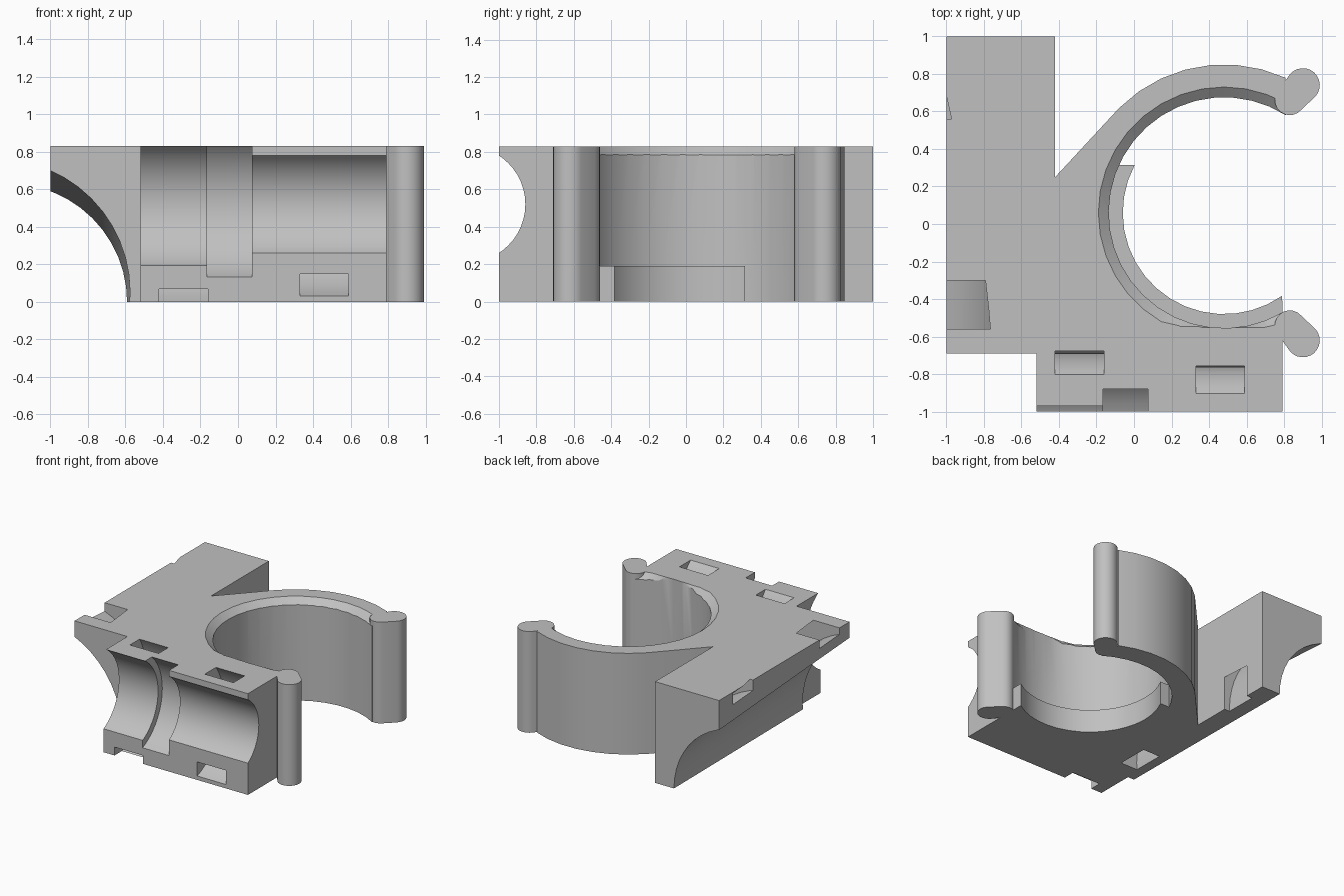
import bpy, bmesh
from math import cos, sin, radians

if "Cube" in bpy.data.objects:
    bpy.data.objects.remove(bpy.data.objects["Cube"])

H = 0.83                       # overall height
CX, CY = 0.48, 0.06            # centre of the clip bore
PIPE_Y, PIPE_Z = -1.17, 0.52   # axis of the front pipe seat

grey = bpy.data.materials.new("plain grey")
grey.use_nodes = True
grey.diffuse_color = (0.53, 0.53, 0.53, 1)
grey.node_tree.nodes["Principled BSDF"].inputs["Base Color"].default_value = grey.diffuse_color


def arc(cx, cy, r, a, b, n):
    angles = [radians(a + (b - a) * i / n) for i in range(n + 1)]
    return [(cx + r * cos(t), cy + r * sin(t)) for t in angles]


def loft(name, first, second):
    """Closed solid between two matching loops of 3D points."""
    bm = bmesh.new()
    a = [bm.verts.new(p) for p in first]
    b = [bm.verts.new(p) for p in second]
    bm.faces.new(a)
    bm.faces.new(b)
    for i in range(len(a)):
        j = (i + 1) % len(a)
        bm.faces.new((a[i], a[j], b[j], b[i]))
    bmesh.ops.recalc_face_normals(bm, faces=bm.faces)
    mesh = bpy.data.meshes.new(name)
    bm.to_mesh(mesh)
    bm.free()
    mesh.materials.append(grey)
    obj = bpy.data.objects.new(name, mesh)
    bpy.context.collection.objects.link(obj)
    return obj


def prism_z(name, pts, lo, hi):
    return loft(name, [(x, y, lo) for x, y in pts], [(x, y, hi) for x, y in pts])


def prism_x(name, pts, lo, hi):
    return loft(name, [(lo, y, z) for y, z in pts], [(hi, y, z) for y, z in pts])


def combine(target, tool, operation):
    mod = target.modifiers.new(operation, 'BOOLEAN')
    mod.operation, mod.solver, mod.object = operation, 'EXACT', tool
    bpy.context.view_layer.objects.active = target
    bpy.ops.object.modifier_apply(modifier=mod.name)
    bpy.data.objects.remove(tool)


# Main body: block, front bar and open clip ring in one outline
outline = [(-1, -0.69), (-0.52, -0.69), (-0.52, -1), (0.79, -1)]
outline += arc(CX, CY, 0.615, 300.3, 57.5, 26)
outline += arc(CX, CY, 0.79, 65.5, 135, 7)
outline += [(-0.42, 0.25), (-0.42, 1), (-1, 1)]
body = prism_z("bracket_body", outline, 0, H)

# Chamfer round the top of the bore, flattened towards the front bar
def chamfer_loop(r, z):
    return [(x, max(y, -0.555), z) for x, y in arc(CX, CY, r, 0, 350, 35)]

combine(body, loft("chamfer_cutter", chamfer_loop(0.598, 0.77), chamfer_loop(0.682, 0.84)), 'DIFFERENCE')

# Stepped pipe seat along the front bar
for r, lo, hi in ((0.37, -0.6, -0.165), (0.425, -0.165, 0.075), (0.311, 0.07, 0.85)):
    cutter = prism_x("pipe_cutter", arc(PIPE_Y, PIPE_Z, r, 0, 352.5, 47), lo, hi)
    combine(body, cutter, 'DIFFERENCE')

# Curved strap channels behind the pipe seat
for inner, outer, lo, hi in ((0.483, 0.584, -0.42, -0.16), (0.41, 0.517, 0.33, 0.59)):
    ring = arc(PIPE_Y, PIPE_Z, outer, -100, 100, 28) + arc(PIPE_Y, PIPE_Z, inner, 100, -100, 28)
    combine(body, prism_x("strap_cutter", ring, lo, hi), 'DIFFERENCE')


# Tapered side scoop, with its centre and radius changing along y
def scoop_at(y):
    t = (y + 0.69) / 1.69
    return -1.284 + 0.064 * t, 0.05 - 0.05 * t, 0.709 - 0.08 * t


def scoop_loop(y):
    cx, cz, r = scoop_at(y)
    return [(x, y, z) for x, z in arc(cx, cz, r, 0, 352.5, 47)]


def side_strap_loop(y, inner, outer):
    cx, cz, r = scoop_at(y)
    ring = arc(cx, cz, r + outer, -30, 120, 24) + arc(cx, cz, r + inner, 120, -30, 24)
    return [(x, y, z) for x, z in ring]


combine(body, loft("scoop_cutter", scoop_loop(-0.8), scoop_loop(1.1)), 'DIFFERENCE')
for lo, hi, inner, outer in ((-0.56, -0.3, 0.08, 0.235), (0.56, 0.82, 0.12, 0.21)):
    cutter = loft("side_strap_cutter", side_strap_loop(lo, inner, outer), side_strap_loop(hi, inner, outer))
    combine(body, cutter, 'DIFFERENCE')

# Low stop lip inside the bore
lip = arc(CX, CY, 0.54, 151.8, 305, 16) + arc(CX, CY, 0.64, 299, 156.5, 16)
combine(body, prism_z("stop_lip", lip, 0, 0.19), 'UNION')

# Rounded clip tips, mirrored across the bore
tip = arc(0.90, 0.74, 0.09, -41, 139, 12) + arc(0.83, 0.66, 0.08, 139, 319, 10)
for pts in (tip, [(x, 2 * CY - y) for x, y in tip]):
    combine(body, prism_z("clip_tip", pts, 0, H), 'UNION')

# Smooth curved walls, crisp edges
bpy.ops.object.select_all(action='DESELECT')
body.select_set(True)
bpy.context.view_layer.objects.active = body
bpy.ops.object.shade_smooth_by_angle(angle=radians(25))
